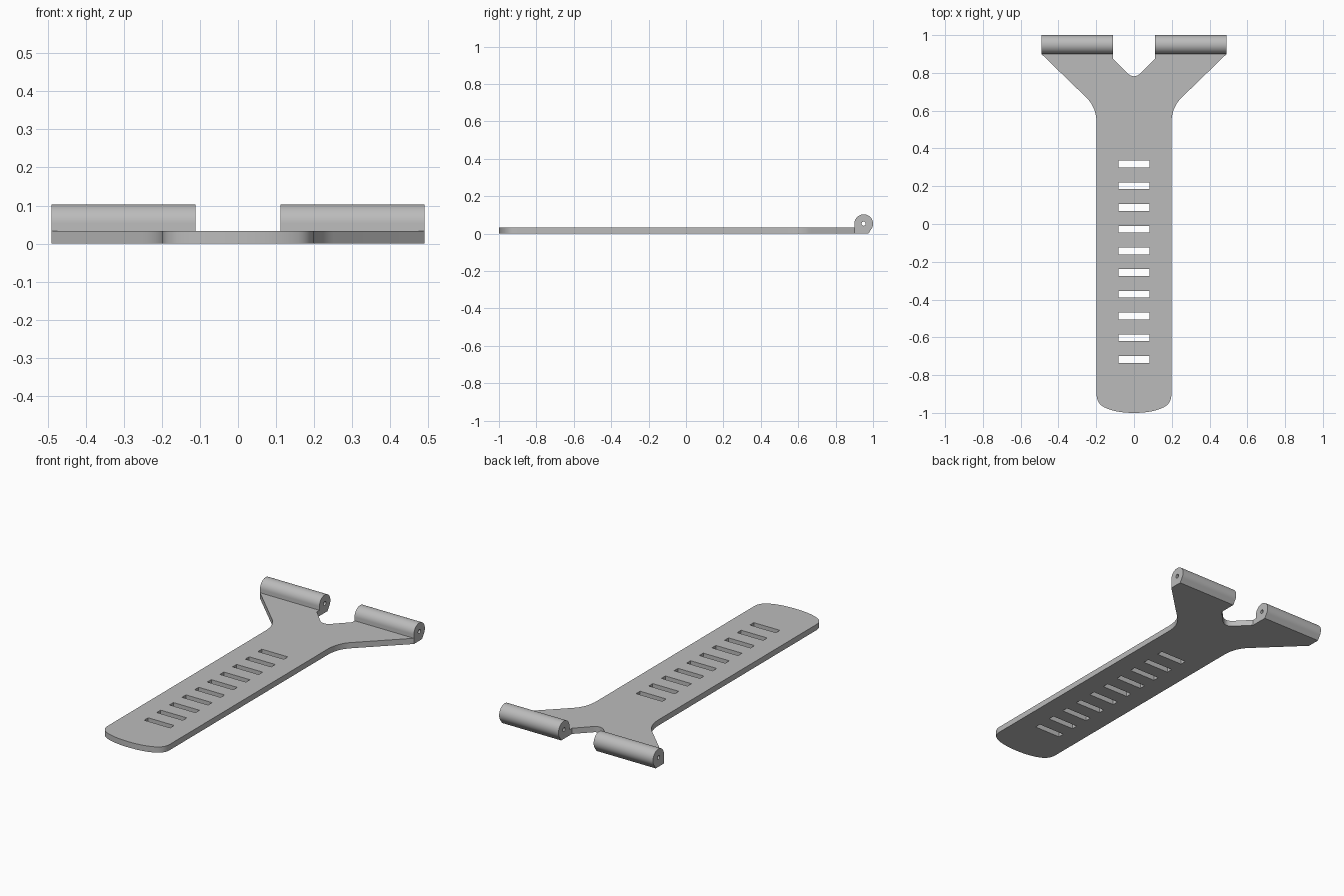
import bpy, bmesh, math
from mathutils import Matrix, Vector

cube = bpy.data.objects.get("Cube")
if cube:
    bpy.data.objects.remove(cube)

grey = bpy.data.materials.new("grey_plastic")
grey.use_nodes = True
colour = (0.5, 0.5, 0.5, 1)
grey.diffuse_color = colour
grey.node_tree.nodes["Principled BSDF"].inputs["Base Color"].default_value = colour

THICK = 0.033


def bend(a, b, c, steps=10):
    """Rounded corner from a to c, pulled towards b."""
    a, b, c = Vector(a), Vector(b), Vector(c)
    ts = [i / steps for i in range(steps + 1)]
    return [a * (1 - t) ** 2 + b * 2 * t * (1 - t) + c * t * t for t in ts]


def arc(cx, cy, r, start, end, steps=32):
    angles = [math.radians(start + (end - start) * i / steps) for i in range(steps + 1)]
    return [(cx + r * math.cos(a), cy + r * math.sin(a)) for a in angles]


def extrude_profile(name, loops, depth, matrix):
    """Extrude an outline with holes and return it as a clean mesh object."""
    curve = bpy.data.curves.new(name + "_profile", "CURVE")
    curve.dimensions = "2D"
    curve.fill_mode = "BOTH"
    curve.extrude = depth / 2
    for loop in loops:
        spline = curve.splines.new("POLY")
        spline.points.add(len(loop) - 1)
        for point, co in zip(spline.points, loop):
            point.co = (co[0], co[1], 0, 1)
        spline.use_cyclic_u = True
    helper = bpy.data.objects.new(name + "_helper", curve)
    bpy.context.collection.objects.link(helper)
    bpy.context.view_layer.update()
    evaluated = helper.evaluated_get(bpy.context.evaluated_depsgraph_get())
    mesh = bpy.data.meshes.new_from_object(evaluated)
    bpy.data.objects.remove(helper)
    bm = bmesh.new()
    bm.from_mesh(mesh)
    bmesh.ops.remove_doubles(bm, verts=bm.verts, dist=0.00005)
    bmesh.ops.transform(bm, matrix=matrix, verts=bm.verts)
    bmesh.ops.recalc_face_normals(bm, faces=bm.faces)
    bm.to_mesh(mesh)
    bm.free()
    mesh.materials.clear()
    mesh.materials.append(grey)
    obj = bpy.data.objects.new(name, mesh)
    bpy.context.collection.objects.link(obj)
    bpy.ops.object.select_all(action="DESELECT")
    obj.select_set(True)
    bpy.context.view_layer.objects.active = obj
    bpy.ops.object.shade_smooth_by_angle(angle=math.radians(30))
    return obj


# Strap plate: half outline from the rounded tip to the notch, then mirrored
half = bend((0, -1), (0.1, -1), (0.158, -0.97))
half += bend((0.165, -0.966), (0.198, -0.945), (0.198, -0.9))
half += bend((0.198, 0.53), (0.198, 0.615), (0.25, 0.667))
half += [(0.49, 0.9), (0.112, 0.9)]
half += [(0.112, 0.877)] + bend((0.036, 0.799), (0.018, 0.782), (0, 0.782), 6)
outline = half + [(-p[0], p[1]) for p in reversed(half[1:-1])]

# Ten adjustment slots along the strap
slots = []
for i in range(10):
    y = 0.317 - i * 0.1149
    slots.append([(-0.083, y - 0.018), (0.083, y - 0.018),
                  (0.083, y + 0.018), (-0.083, y + 0.018)])
extrude_profile("strap_plate", [outline] + slots, THICK,
                Matrix.Translation((0, 0, THICK / 2)))

# Hinge knuckles: rounded section with a flat foot and a pin hole
section = [(0.9, 0), (0.975, 0)] + arc(0.95, 0.053, 0.05, -38, 180)
pin_hole = arc(0.95, 0.053, 0.011, 0, 345, 23)
along_x = Matrix(((0, 0, 1, 0), (1, 0, 0, 0), (0, 1, 0, 0), (0, 0, 0, 1)))
for side, sign in (("left", 1), ("right", -1)):
    extrude_profile(side + "_hinge_knuckle", [section, pin_hole], 0.378,
                    Matrix.Translation((sign * 0.301, 0, 0)) @ along_x)
